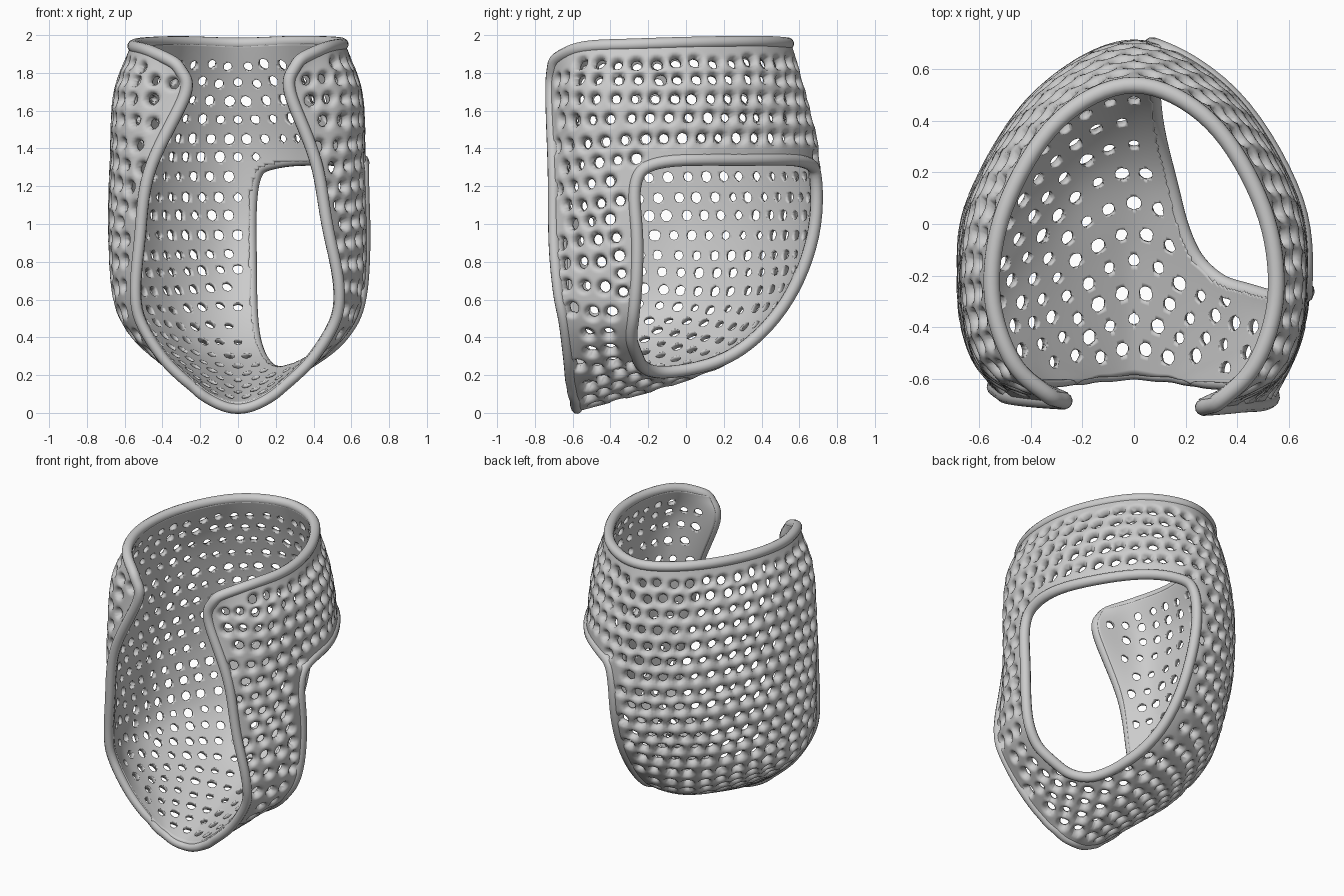
import bpy, math, random
from mathutils import Vector
from mathutils.kdtree import KDTree

if "Cube" in bpy.data.objects:
    bpy.data.objects.remove(bpy.data.objects["Cube"])

random.seed(4)
NA, NB = 220, 180                      # shell grid, around and downwards
PITCH, HOLE, RIM = 0.104, 0.027, 0.033

# Half sections of the shell, back centre -> front edge, from top row to bottom row
ROWS = [
    [(0, .53, 1.95), (.29, .39, 1.96), (.49, .06, 1.955), (.54, -.27, 1.945), (.46, -.54, 1.93), (.31, -.69, 1.87)],
    [(0, .61, 1.68), (.33, .46, 1.69), (.58, .10, 1.69), (.63, -.28, 1.69), (.54, -.57, 1.69), (.27, -.70, 1.70)],
    [(0, .68, 1.35), (.36, .50, 1.35), (.61, .10, 1.35), (.65, -.25, 1.34), (.60, -.53, 1.31), (.46, -.69, 1.28)],
    [(0, .67, .95), (.38, .46, .95), (.62, .08, .95), (.66, -.22, .95), (.63, -.47, .93), (.51, -.69, .90)],
    [(0, .53, .60), (.31, .38, .58), (.55, .06, .58), (.63, -.22, .60), (.61, -.46, .62), (.53, -.67, .64)],
    [(0, .28, .33), (.23, .19, .34), (.42, -.04, .38), (.54, -.26, .42), (.55, -.47, .45), (.50, -.64, .48)],
    [(0, -.05, .18), (.14, -.10, .20), (.28, -.20, .235), (.38, -.35, .27), (.40, -.50, .29), (.38, -.62, .29)],
    [(0, -.58, .035), (.045, -.585, .04), (.09, -.59, .055), (.14, -.59, .08), (.18, -.60, .105), (.23, -.61, .145)],
]
ROWS = [[Vector(p) for p in r] for r in ROWS]
# Side window outline in (section, row) units
WINDOW = [(.2, 2.35), (.55, 2.06), (1.6, 2.03), (2.7, 2.06), (3.1, 2.35), (3.15, 3.2), (3.2, 4.4),
          (3.08, 5.2), (2.6, 5.8), (2.05, 5.98), (1.4, 5.9), (.8, 5.5), (.33, 4.7), (.18, 3.5)]


def cubic(p0, p1, p2, p3, t):
    return p1 + ((p2 - p0) + ((2 * p0 - 5 * p1 + 4 * p2 - p3) + (3 * (p1 - p2) + p3 - p0) * t) * t) * (t * .5)


def spline(p, x, before=None):
    i = min(int(x), len(p) - 2)
    a = p[i - 1] if i else (before or 2 * p[0] - p[1])
    d = p[i + 2] if i + 2 < len(p) else 2 * p[-1] - p[-2]
    return cubic(a, p[i], p[i + 1], d, x - i)


cache = {}


def surf(a, b):
    """Point of the shell; a = -5..5 around, b = 0..7 downwards."""
    if b not in cache:
        cache[b] = [spline([r[c] for r in ROWS], b) for c in range(6)]
    cols = cache[b]
    m = cols[1]
    q = spline(cols, abs(a), Vector((-m.x, m.y, m.z)))
    k = (a / 5) ** 4
    if a < 0:                          # left front edge: further back low down, lower at the top
        q.x, q.y = -q.x, q.y + k * (.025 * min(1, q.z) + .03 * math.exp(-((q.z - .75) / .35) ** 2))
        q.z -= .03 * (a / 5) ** 2 * max(0, q.z - 1.6) / .35
    else:                              # right front edge sits further in
        q.x -= .05 * k * math.exp(-((q.z - 1.15) / .35) ** 2)
    return q


def normal(a, b):
    e, p = .01, surf(a, b)
    return (surf(a + e, b) - p).cross(surf(a, b + e) - p) / e ** 2


def tree(pts):
    kd = KDTree(len(pts))
    for k, p in enumerate(pts):
        kd.insert(p, k)
    kd.balance()
    return kd


# Rim paths
n = len(WINDOW)
W = [Vector(p) for p in WINDOW]
win = [cubic(W[k - 1], W[k], W[(k + 1) % n], W[(k + 2) % n], s / 8) for k in range(n) for s in range(8)]
edge = ([(-5 + k / 8, 0) for k in range(80)] + [(5, k / 10) for k in range(70)] +
        [(5 - k / 4, 7) for k in range(40)] + [(-5, 7 - k / 10) for k in range(70)])


def rim(name, path, relax):
    """Round bead along an edge, flush with the inside; returns a lookup of its path."""
    pts = [surf(a, b) + normal(a, b).normalized() * .014 for a, b in path]
    for _ in range(relax):
        pts = [(pts[k - 1] + 2 * pts[k] + pts[(k + 1) % len(pts)]) / 4 for k in range(len(pts))]
    cu = bpy.data.curves.new(name, 'CURVE')
    cu.dimensions, cu.bevel_depth, cu.bevel_resolution = '3D', RIM, 4
    sp = cu.splines.new('POLY')
    sp.points.add(len(pts) - 1)
    for q, p in zip(sp.points, pts):
        q.co = (*p, 1)
        if name == "outer_rim":        # bead is slimmer towards the bottom
            q.radius = min(1, .82 + .12 * p.z)
    sp.use_cyclic_u = sp.use_smooth = True
    bpy.context.collection.objects.link(bpy.data.objects.new(name, cu))
    return tree(pts)


win_kd = rim("window_rim", win, 1)
edge_kd = rim("outer_rim", edge, 3)


def in_window(a, b):
    hit = False
    for k in range(len(win)):
        p, q = win[k - 1], win[k]
        if (p.y > b) != (q.y > b) and a < p.x + (b - p.y) / (q.y - p.y) * (q.x - p.x):
            hit = not hit
    return hit


# Sample the shell
params = [(-5 + 10 * i / NA, 7 * j / NB) for j in range(NB + 1) for i in range(NA + 1)]
pos = [surf(a, b) for a, b in params]
nor = [normal(a, b) for a, b in params]
pos_kd = tree(pos)

# Perforation centres: staggered rows, thinned where rows converge, then evened out
t, lattice = 0, {}
for j in range(NB + 1):
    row = pos[j * (NA + 1):(j + 1) * (NA + 1)]
    ref = row[int(NA * .65)]
    t += (ref - prev).length if j else 0
    prev = ref
    arc = [0]
    for p, q in zip(row, row[1:]):
        arc.append(arc[-1] + (q - p).length)
    r = round(t / PITCH)
    for p, s in zip(row, arc):
        x = (s - arc[NA // 2]) / PITCH - .5 * (r % 2)
        d = math.hypot(x - round(x), t / PITCH - r)
        key = (r, round(x))
        if key not in lattice or d < lattice[key][0]:
            lattice[key] = (d, p)
centres = []
for d, p in lattice.values():
    if d < .4 and all((p - c).length > .084 for c in centres):
        centres.append(p)
for _ in range(4):
    kd = tree(centres)
    acc = [[Vector(), 0] for c in centres]
    for p, w in zip(pos, nor):
        k, w = kd.find(p)[1], w.length
        acc[k][0] += p * w
        acc[k][1] += w
    centres = [pos_kd.find(v / w)[0] if w else c for c, (v, w) in zip(centres, acc)]
centres = [c for c in centres if min(win_kd.find(c)[2], edge_kd.find(c)[2]) > .047]
hole_kd = tree(centres)
radius = [HOLE + random.uniform(-.004, .004) for c in centres]

# Per vertex: position, normal, keep value, outer relief distance
verts = []
for (a, b), p, nv in zip(params, pos, nor):
    dw = win_kd.find(p)[2]
    _, k, d = hole_kd.find(p)
    h = max(d - radius[k], .042 - min(dw, edge_kd.find(p)[2]))
    f = min(h, .004 - dw if 0 < a < 3.5 and 1.8 < b < 6.3 and in_window(a, b) else 1)
    verts.append((p, nv.normalized(), .0015 if abs(f) < .0015 else f, h))

# Trim the triangles to the kept area so that holes get clean edges
cut, polys = {}, []


def crossing(u, v):
    k = (min(u, v), max(u, v))
    if k not in cut:
        A, B = verts[k[0]], verts[k[1]]
        w = A[2] / (A[2] - B[2])
        cut[k] = len(verts)
        verts.append((A[0].lerp(B[0], w), A[1].lerp(B[1], w), 0, A[3] + (B[3] - A[3]) * w))
    return cut[k]


for j in range(NB):
    for i in range(NA):
        v = j * (NA + 1) + i
        q = [v, v + 1, v + NA + 2, v + NA + 1]
        if all(verts[k][2] > 0 for k in q):
            polys.append(q)
            continue
        for tri in ((q[0], q[1], q[2]), (q[0], q[2], q[3])):
            out = []
            for k in range(3):
                u, w = tri[k - 1], tri[k]
                if (verts[u][2] > 0) != (verts[w][2] > 0):
                    out.append(crossing(u, w))
                if verts[w][2] > 0:
                    out.append(w)
            if out:
                polys.append(out)

# Rounded outer lattice, smooth inner skin, and walls in between
used = sorted({k for p in polys for k in p})
idx = {k: i for i, k in enumerate(used)}
N = len(used)


def relief(h):
    x = 1 - min(max(h, 0) / .027, 1)
    return -.008 + .036 * math.sqrt(1 - x * x)


co = [verts[k][0] + verts[k][1] * relief(verts[k][3]) for k in used]
co += [verts[k][0] - verts[k][1] * .021 for k in used]
polys = [[idx[k] for k in p] for p in polys]
faces = polys + [[k + N for k in reversed(p)] for p in polys]
sides = {(p[k - 1], p[k]) for p in polys for k in range(len(p))}
faces += [(v, u, u + N, v + N) for u, v in sides if (v, u) not in sides]
me = bpy.data.meshes.new("perforated_shell")
me.from_pydata(co, [], faces)
me.validate()
me.shade_smooth()
bpy.context.collection.objects.link(bpy.data.objects.new("perforated_shell", me))
